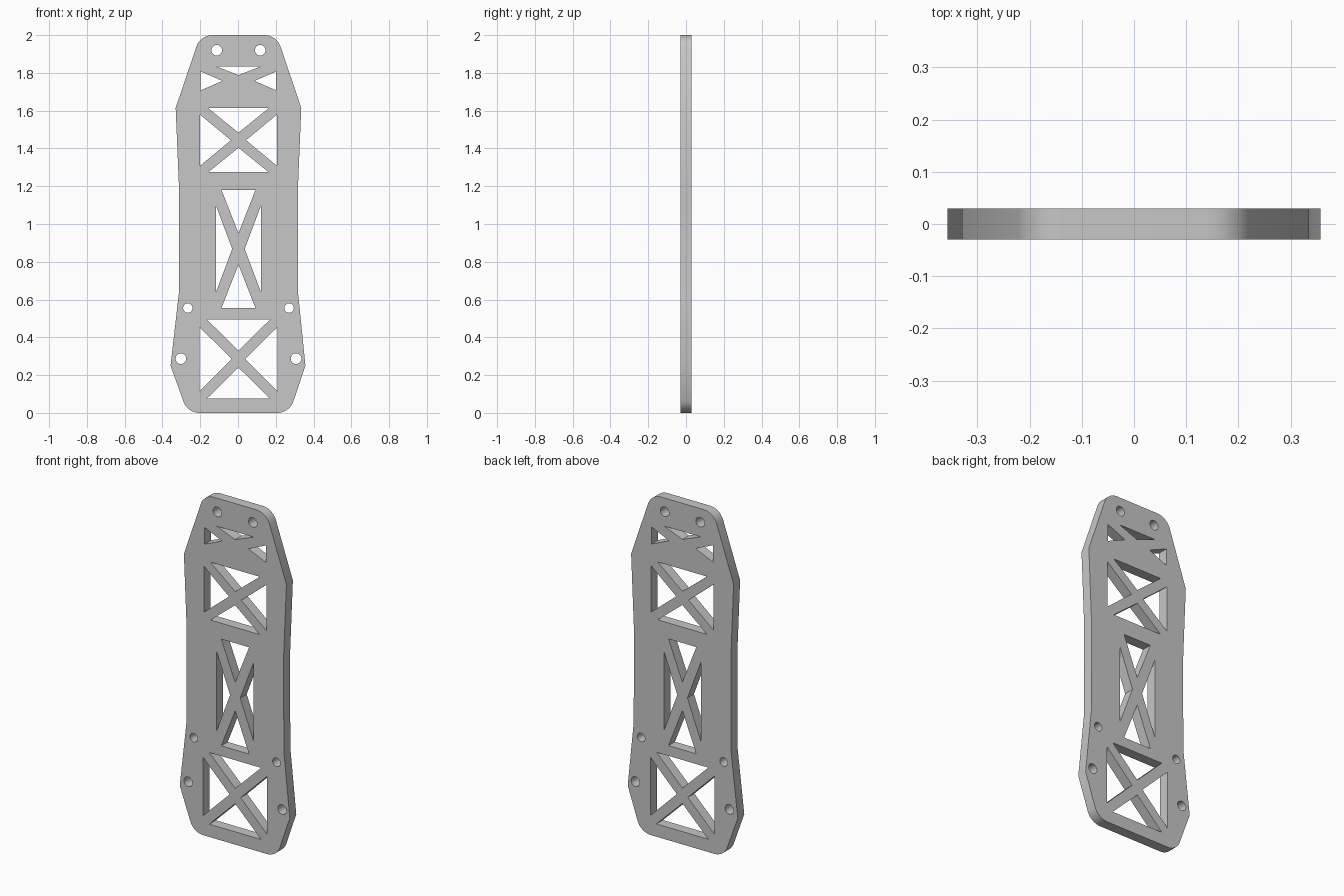
import bpy, bmesh
from math import cos, sin, pi, radians
from mathutils import Vector

if "Cube" in bpy.data.objects:
    bpy.data.objects.remove(bpy.data.objects["Cube"], do_unlink=True)

HALF_THICKNESS = 0.03
AXIS = 0.0025  # the mirror line sits slightly off centre

grey = bpy.data.materials.new("plate_grey")
grey.use_nodes = True
colour = (0.57, 0.57, 0.57, 1)
grey.diffuse_color = colour
grey.node_tree.nodes["Principled BSDF"].inputs["Base Color"].default_value = colour


def add_loop(curve, points):
    """Closed polyline in the plane of the plate."""
    spline = curve.splines.new("POLY")
    spline.points.add(len(points) - 1)
    for p, (x, z) in zip(spline.points, points):
        p.co = (x + AXIS, z, 0, 1)
    spline.use_cyclic_u = True


def rounded(before, corner, after, radius, steps=12):
    """Arc replacing a sharp corner."""
    c = Vector(corner)
    a, b = ((Vector(p) - c).normalized() for p in (before, after))
    half = a.angle(b) / 2
    centre = c + (a + b).normalized() * radius / sin(half)
    tangent = radius * cos(half) / sin(half)
    start, end = (c + d * tangent - centre for d in (a, b))
    sweep = pi - 2 * half
    arc = []
    for i in range(steps + 1):
        t = sweep * i / steps
        p = centre + (start * sin(sweep - t) + end * sin(t)) / sin(sweep)
        arc.append((p.x, p.y))
    return arc


def half_outline(hip):
    """One side of the plate from bottom to top."""
    flank = [(hip, 0.25), (0.316, 0.63), (0.314, 1.17), (0.3325, 1.615)]
    bottom = rounded((0, 0), (0.27, 0), flank[0], 0.09)
    top = rounded(flank[-1], (0.202, 2), (0, 2), 0.09)
    return bottom + flank + top


def add_hole(curve, x, z, radius, sides=32):
    add_loop(curve, [(x + radius * cos(2 * pi * i / sides),
                      z + radius * sin(2 * pi * i / sides)) for i in range(sides)])


def add_truss(curve, width, low, high, tip_x, tip_z, base, side, lower=True):
    """Triangular windows left around an X brace, mirrored left to right."""
    mid = (low + high) / 2
    for s in (-1, 1):
        add_loop(curve, [(s * width, mid - side), (s * width, mid + side), (s * tip_x, mid)])
    add_loop(curve, [(-base, high), (base, high), (0, mid + tip_z)])
    if lower:
        add_loop(curve, [(-base, low), (base, low), (0, mid - tip_z)])


curve = bpy.data.curves.new("plate_profile", "CURVE")
curve.dimensions = "2D"
curve.fill_mode = "BOTH"
curve.extrude = HALF_THICKNESS

# Outer contour: right half, then the opposite half
add_loop(curve, half_outline(0.3545) + [(-x, z) for x, z in reversed(half_outline(0.3595))])

# Braced windows, bottom to top
add_truss(curve, 0.207, 0.075, 0.495, 0.036, 0.045, 0.168, 0.17)
add_truss(curve, 0.12, 0.555, 1.181, 0.033, 0.083, 0.09, 0.232)
add_truss(curve, 0.203, 1.274, 1.613, 0.04, 0.04, 0.16, 0.135)
add_truss(curve, 0.2, 1.68, 1.835, 0.085, 0.031, 0.12, 0.05, lower=False)

# Screw holes
for s in (-1, 1):
    add_hole(curve, s * 0.305, 0.287, 0.028)
    add_hole(curve, s * 0.268, 0.555, 0.025)
    add_hole(curve, s * 0.115, 1.92, 0.028)

# Turn the profile into a welded mesh standing upright
source = bpy.data.objects.new("plate_profile", curve)
bpy.context.collection.objects.link(source)
bpy.context.view_layer.update()
evaluated = source.evaluated_get(bpy.context.evaluated_depsgraph_get())
mesh = bpy.data.meshes.new_from_object(evaluated)
bpy.data.objects.remove(source, do_unlink=True)

bm = bmesh.new()
bm.from_mesh(mesh)
bmesh.ops.remove_doubles(bm, verts=bm.verts, dist=0.0001)
for v in bm.verts:
    v.co = (v.co.x, -v.co.z, v.co.y)
bmesh.ops.recalc_face_normals(bm, faces=bm.faces)
bm.to_mesh(mesh)
bm.free()
mesh.name = "frame_plate"
mesh.materials.clear()
mesh.materials.append(grey)

plate = bpy.data.objects.new("frame_plate", mesh)
bpy.context.collection.objects.link(plate)
bpy.ops.object.select_all(action="DESELECT")
plate.select_set(True)
bpy.context.view_layer.objects.active = plate
bpy.ops.object.shade_smooth_by_angle(angle=radians(30))
